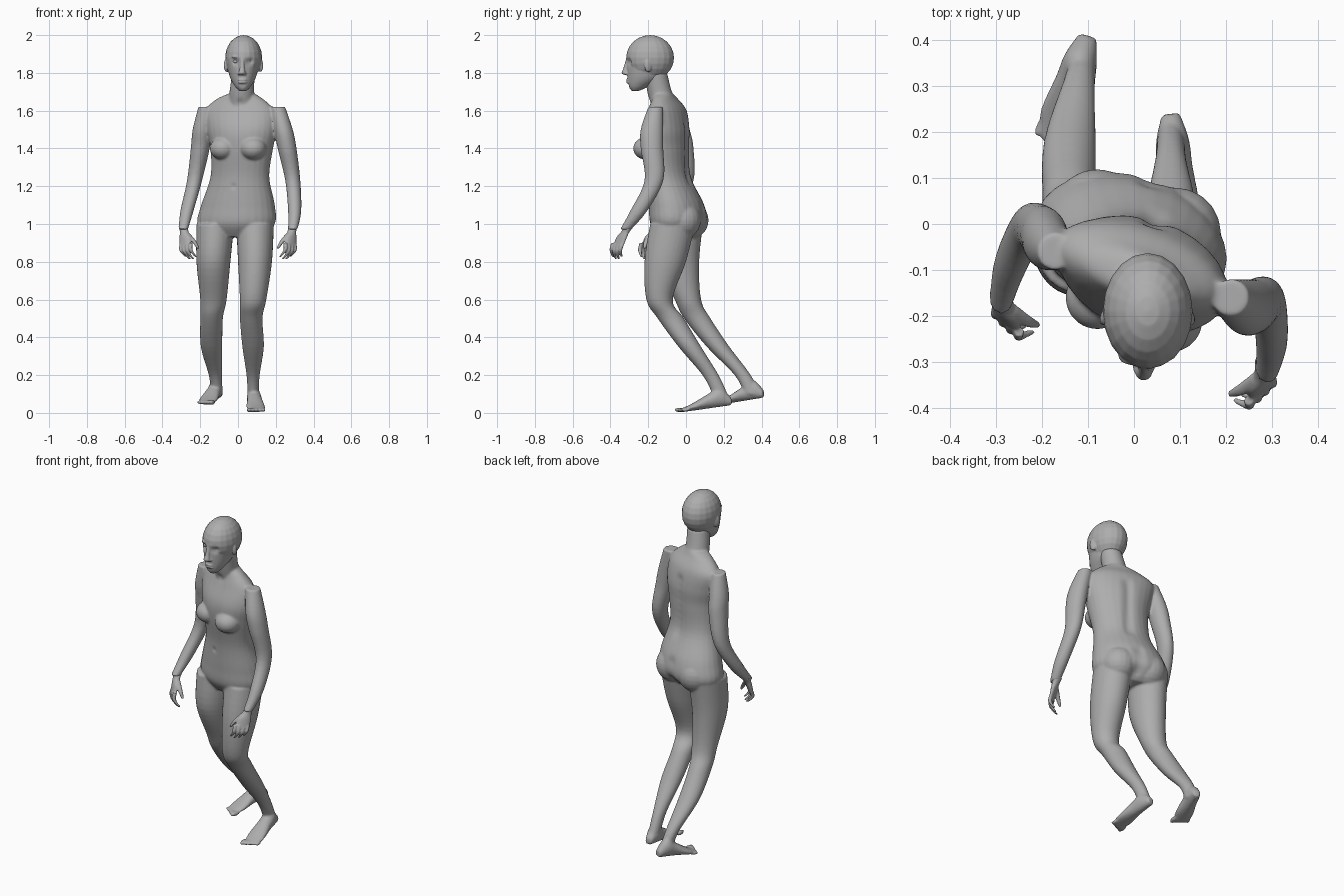
import bpy, bmesh, math
from mathutils import Vector, Matrix

default_cube = bpy.data.objects.get("Cube")
if default_cube:
    bpy.data.objects.remove(default_cube, do_unlink=True)

grey = bpy.data.materials.new("plain grey")
grey.use_nodes = True
tone = (.42, .42, .42, 1)
grey.diffuse_color = tone
grey.node_tree.nodes["Principled BSDF"].inputs["Base Color"].default_value = tone

UP = Vector((0, 0, 1))
TWIST = math.radians(-18)
HAND_TURN = math.radians(42)


def interpolate(rows, steps=6):
    """Catmull-Rom curve through the section rows."""
    padded = [rows[0], *rows, rows[-1]]
    result = []
    for before, start, end, after in zip(padded, padded[1:], padded[2:], padded[3:]):
        for step in range(steps):
            t = step / steps
            leave, arrive = (end - before) / 2, (after - start) / 2
            ease = t * t * (3 - 2 * t)
            result.append(start.lerp(end, ease) + leave * t * (1 - t)**2
                          - arrive * t * t * (1 - t))
    return result + [rows[-1]]


def skin(bm, rows, place, sides=28):
    """Bridge one rounded section per row and cap both ends."""
    rings = []
    for row in interpolate(rows):
        angles = [math.tau * k / sides for k in range(sides)]
        rings.append([bm.verts.new(place(row, math.cos(a), math.sin(a))) for a in angles])
    for low, high in zip(rings, rings[1:]):
        for k in range(sides):
            bm.faces.new((low[k - 1], low[k], high[k], high[k - 1]))
    bm.faces.new(rings[0])
    bm.faces.new(rings[-1])


def stack(bm, heights, xs, ys, widths, depths, yaw=0):
    """Loft level ellipses piled along the height."""
    turn = Matrix.Rotation(yaw, 3, 'Z')

    def place(row, c, s):
        x, y, z, width, depth = row
        return Vector((x, y, z)) + turn @ Vector((width * c, depth * s, 0))

    skin(bm, [Vector(row) for row in zip(xs, ys, heights, widths, depths)], place)


def tube(bm, points, radii):
    """Loft round level sections along a downward path."""
    xs, ys, heights = zip(*points)
    stack(bm, heights, xs, ys, radii, radii)


def ball(bm, centre, radii, yaw=0):
    matrix = (Matrix.Translation(centre) @ Matrix.Rotation(yaw, 4, 'Z')
              @ Matrix.Diagonal((*radii, 1)))
    bmesh.ops.create_uvsphere(bm, u_segments=20, v_segments=12, radius=1, matrix=matrix)


def dent(obj, centre, radius, push):
    """Press the skin softly around a point."""
    centre, push = Vector(centre), Vector(push)
    for vertex in obj.data.vertices:
        distance = (vertex.co - centre).length / radius
        vertex.co += push * math.exp(-distance * distance)


def finish(bm, name, voxel, relax):
    """Fuse the overlapping forms into one relaxed, smooth skin."""
    bmesh.ops.recalc_face_normals(bm, faces=bm.faces)
    mesh = bpy.data.meshes.new(name)
    bm.to_mesh(mesh)
    bm.free()
    obj = bpy.data.objects.new(name, mesh)
    bpy.context.collection.objects.link(obj)
    bpy.ops.object.select_all(action='DESELECT')
    obj.select_set(True)
    bpy.context.view_layer.objects.active = obj
    fuse = obj.modifiers.new("fuse", 'REMESH')
    fuse.mode, fuse.voxel_size = 'VOXEL', voxel
    soften = obj.modifiers.new("soften", 'SMOOTH')
    soften.iterations = relax
    for modifier in ("fuse", "soften"):
        bpy.ops.object.modifier_apply(modifier=modifier)
    obj.data.materials.clear()
    obj.data.materials.append(grey)
    obj.data.shade_smooth()
    return obj


# Torso and neck
body = bmesh.new()
stack(body,
      heights=(.93, 1, 1.1, 1.25, 1.4, 1.5, 1.6, 1.66, 1.69),
      xs=(-.02, -.01, 0, .01, .02, .02, .01, .01, .02),
      ys=(-.05, -.04, -.05, -.09, -.11, -.11, -.1, -.11, -.12),
      widths=(.13, .21, .2, .16, .17, .19, .19, .13, .07),
      depths=(.08, .14, .14, .11, .12, .12, .09, .06, .05), yaw=TWIST)
tube(body, ((.02, -.11, 1.6), (.02, -.14, 1.7), (.03, -.16, 1.8)), (.07, .065, .06))

# Breasts and buttocks
for x, y in ((.08, -.21), (-.08, -.16)):
    ball(body, (x, y, 1.4), (.07, .07, .06), TWIST)
for x, y in ((.09, -.02), (-.08, .02)):
    ball(body, (x, y, 1.02), (.1, .1, .1), TWIST)

# Arms, shoulder to wrist
arm = dict(heights=(1.62, 1.5, 1.4, 1.23, 1.07, .97),
           widths=(.04, .05, .05, .04, .035, .025),
           depths=(.04, .06, .06, .05, .045, .03))
stack(body, xs=(.21, .24, .26, .29, .3, .29),
      ys=(-.16, -.18, -.18, -.17, -.25, -.32), **arm)
stack(body, xs=(-.17, -.19, -.2, -.23, -.27, -.29),
      ys=(-.06, -.04, -.02, -.01, -.09, -.17), **arm)

# Legs, hip to ankle
leg = dict(heights=(1, .8, .6, .5, .35, .2, .1),
           widths=(.1, .09, .07, .06, .057, .035, .03),
           depths=(.12, .11, .07, .07, .06, .043, .04))
stack(body, xs=(.09, .09, .08, .07, .08, .08, .08),
      ys=(-.07, -.11, -.14, -.08, .02, .13, .18), **leg)
stack(body, xs=(-.12, -.13, -.13, -.14, -.14, -.12, -.11),
      ys=(-.03, -.04, .01, .06, .17, .3, .35), **leg)

# Feet as a wedge along the heel-to-toe line, with five toes
wedge = [(0, .02, .04), (.2, .036, .1), (.4, .04, .08), (.7, .05, .04), (.9, .04, .02)]
for heel, tip in (((.08, .24, .04), (.1, -.05, 0)), ((-.1, .41, .08), (-.18, .16, .04))):
    heel, run = Vector(heel), Vector(tip) - Vector(heel)
    side = run.cross(UP).normalized()
    inward = side if heel.x > 0 else -side

    def foot_section(row, c, s):
        along, width, height = row
        return heel + run * along + side * width * c + UP * height * (1 + s) / 2

    skin(body, [Vector(row) for row in wedge], foot_section)
    for toe in range(5):
        size = .013 - .001 * toe
        spot = heel + run * (.93 - .02 * toe) + inward * (.04 - .02 * toe) + UP * size
        ball(body, spot, (size, size * 2.4, size), math.atan2(run.x, -run.y))
body = finish(body, "body", .0065, 6)

# Spine hollow, buttock crease, navel and collar notch
for step in range(9):
    dent(body, (.045, .005, 1.22 + step * .04), .028, (-.003, -.009, 0))
for step in range(4):
    dent(body, (.03, .07, .96 + step * .04), .028, (-.004, -.013, 0))
dent(body, (-.02, -.18, 1.2), .014, (0, .01, 0))
dent(body, (.01, -.2, 1.64), .02, (0, .01, 0))

# Hands: flat palm, four curled fingers and a thumb
for name in ("left_hand", "right_hand"):
    hand = bmesh.new()
    stack(hand, heights=(.99, .96, .93, .88), xs=(.29, .285, .28, .28),
          ys=(-.3, -.32, -.34, -.36), widths=(.025, .025, .037, .04),
          depths=(.028, .02, .017, .012), yaw=HAND_TURN)
    first, last = Vector((.25, -.385, .9)), Vector((.3, -.34, .89))
    for finger, reach in enumerate((.95, 1.05, 1, .8)):
        knuckle = first.lerp(last, finger / 3)
        bend = knuckle + Vector((0, -.01, -.04)) * reach
        end = knuckle + Vector((-.03, 0, -.08)) * reach
        tube(hand, (knuckle, bend, end), (.011, .01, .006))
    tube(hand, ((.27, -.335, .95), (.235, -.36, .91), (.21, -.37, .87)), (.015, .013, .007))
    if name == "right_hand":
        for vertex in hand.verts:
            x, y, z = vertex.co
            vertex.co = (-x, y + .15, z)
    finish(hand, name, .004, 3)

# Head: skull, jaw, nose and lips
head = bmesh.new()
ball(head, (.03, -.19, 1.88), (.098, .127, .12))
stack(head, heights=(1.705, 1.73, 1.78, 1.87), xs=[.026] * 4,
      ys=(-.268, -.25, -.215, -.2), widths=(.02, .043, .07, .09),
      depths=(.02, .055, .096, .113))
tube(head, ((.023, -.306, 1.88), (.022, -.318, 1.83), (.021, -.322, 1.8),
            (.021, -.315, 1.79)), (.01, .012, .019, .014))
for z in (1.763, 1.75):
    ball(head, (.023, -.305, z), (.025, .012, .007))

# Brows, ears and nostrils
for sign in (-1, 1):
    ball(head, (.024 + sign * .036, -.292, 1.885), (.024, .016, .008), sign * .35)
    ball(head, (.029 + sign * .09, -.2, 1.84), (.012, .022, .036), sign * .4)
    ball(head, (.021 + sign * .015, -.313, 1.796), (.009, .012, .008))
head = finish(head, "head", .004, 3)

# Eye sockets with eyes, and the hollow under the lip
dent(head, (.024, -.3, 1.735), .014, (0, .004, 0))
for name, sign in (("right_eye", -1), ("left_eye", 1)):
    x = .024 + sign * .035
    dent(head, (x, -.298, 1.86), .018, (0, .015, 0))
    eye = bmesh.new()
    ball(eye, (x, -.282, 1.86), (.016, .013, .01))
    finish(eye, name, .002, 2)
